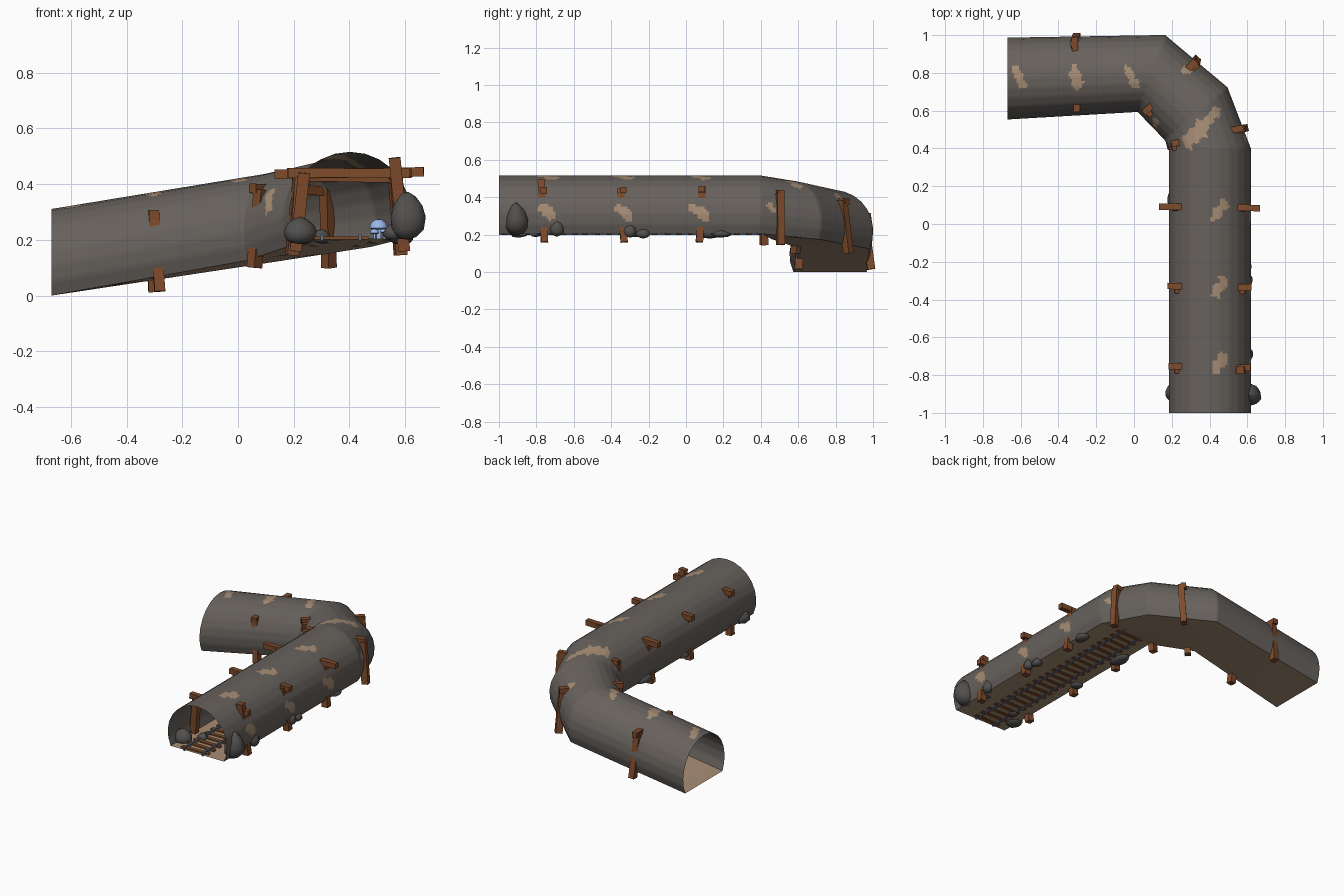
import bpy, bmesh, math, random
from mathutils import Vector, Matrix

if "Cube" in bpy.data.objects:
    bpy.data.objects.remove(bpy.data.objects["Cube"])

random.seed(4)


def material(name, col):
    m = bpy.data.materials.new(name)
    m.diffuse_color = (*col, 1)
    m.use_nodes = True
    m.node_tree.nodes["Principled BSDF"].inputs["Base Color"].default_value = m.diffuse_color
    return m


STONE = material("tunnel stone", (0.135, 0.120, 0.108))
EARTH = material("tan earth", (0.38, 0.265, 0.175))
WOOD = material("brown timber", (0.21, 0.07, 0.024))
ROCK = material("dark rock", (0.085, 0.080, 0.076))
STEEL = material("blue steel", (0.12, 0.16, 0.25))
GLOW = material("pale blue mushroom", (0.32, 0.48, 0.80))


def finish(name, bm, mats, smooth=None):
    bmesh.ops.recalc_face_normals(bm, faces=bm.faces[:])
    me = bpy.data.meshes.new(name)
    bm.to_mesh(me)
    bm.free()
    for m in mats:
        me.materials.append(m)
    ob = bpy.data.objects.new(name, me)
    bpy.context.collection.objects.link(ob)
    if smooth:
        bpy.ops.object.select_all(action='DESELECT')
        ob.select_set(True)
        bpy.context.view_layer.objects.active = ob
        bpy.ops.object.shade_smooth_by_angle(angle=math.radians(smooth))
    return ob


# ---- tunnel path: floor centre, sideways direction, number of steps to next
SECTIONS = [((0.402, -1, 0.205), (1, 0), 116), ((0.402, 0.4, 0.205), (1, 0), 24),
            ((0.328, 0.585, 0.175), (0.77, 0.64), 30), ((0.092, 0.797, 0.125), (0.335, 0.94), 64),
            ((-0.67, 0.77, 0.0), (0, 1), 1)]
R, RISE, SIDES, FINE = 0.217, 0.094, 16, 4
A0 = math.pi / 2 + math.asin(RISE / R)

# arch outline (sideways, height), each facet split finely for the earth stains
corners = [(R * math.sin(a), RISE + R * math.cos(a))
           for a in (A0 - 2 * A0 * i / SIDES for i in range(SIDES + 1))]
arch = [Vector(p).lerp(Vector(q), k / FINE)
        for p, q in zip(corners, corners[1:]) for k in range(FINE)] + [Vector(corners[-1])]


def section_point(sec, u, h):
    c, d, _ = sec
    return Vector((c[0] + d[0] * u, c[1] + d[1] * u, c[2] + h))


def sweep(outline):
    bm = bmesh.new()
    rows = []
    for i, (s, t) in enumerate(zip(SECTIONS, SECTIONS[1:])):
        last = i == len(SECTIONS) - 2
        for k in range(s[2] + last):
            rows.append([bm.verts.new(section_point(s, u, h).lerp(section_point(t, u, h), k / s[2]))
                         for u, h in outline])
    for a, b in zip(rows, rows[1:]):
        for j in range(len(outline) - 1):
            bm.faces.new((a[j], a[j + 1], b[j + 1], b[j]))
    return bm


# earth stains: end points of a streak and its radius
stains = []
for y in (-0.74, -0.335, 0.07):
    stains.append(((0.43, y - 0.03, 0.51), (0.475, y + 0.035, 0.50), 0.026))
    stains.append(((0.615, y - 0.03, 0.345), (0.615, y + 0.03, 0.30), 0.026))
for x, z in ((-0.61, 0.31), (-0.31, 0.36), (-0.015, 0.41)):
    stains.append(((x - 0.01, 0.81, z), (x + 0.015, 0.74, z), 0.026))
stains += [((0.29, 0.44, 0.49), (0.36, 0.51, 0.50), 0.04), ((0.36, 0.51, 0.50), (0.44, 0.60, 0.46), 0.025),
           ((0.27, 0.81, 0.41), (0.29, 0.83, 0.40), 0.022), ((0.11, 0.54, 0.36), (0.12, 0.52, 0.31), 0.024),
           ((0.60, 0.45, 0.36), (0.595, 0.47, 0.33), 0.015)]
stains = [(Vector(a), Vector(b), r) for a, b, r in stains]


def stained(p):
    wob = 1 + 0.25 * math.sin(95 * p.x + 60 * p.y) + 0.15 * math.sin(140 * p.z - 110 * p.y)
    for a, b, r in stains:
        t = max(0, min(1, (p - a).dot(b - a) / (b - a).length_squared))
        if (p - a.lerp(b, t)).length < r * wob:
            return True
    return False


bm = sweep(arch)
for f in bm.faces:
    f.material_index = int(stained(f.calc_center_median()))
finish("tunnel_wall", bm, [STONE, EARTH], 60)
finish("tunnel_floor", sweep([arch[0], (0, 0), arch[-1]]), [EARTH], 40)


# ---- timber and track
def beam(bm, a, b, w, d, side=Vector((1, 0, 0))):
    """Box from a to b; w is measured along side, d across it."""
    a, b = Vector(a), Vector(b)
    z = (b - a).normalized()
    y = z.cross(side).normalized()
    x = y.cross(z)
    m = Matrix((x, y, z)).transposed().to_4x4()
    m.translation = (a + b) / 2
    bmesh.ops.create_cube(bm, size=1, matrix=m @ Matrix.Diagonal((w, d, (b - a).length, 1)))


# frame: floor point, sideways direction, post foot/top offsets (inner, outer), beam ends, outer post height
FRAMES = [((0.402, -0.765, 0.205), (1, 0), (-0.195, -0.165), (0.195, 0.160), (-0.22, 0.215), 0.29),
          ((0.402, -0.34, 0.205), (1, 0), (-0.195, -0.165), (0.195, 0.165), (-0.225, 0.22), 0.24),
          ((0.402, 0.08, 0.205), (1, 0), (-0.195, -0.175), (0.195, 0.165), (-0.27, 0.265), 0.25),
          ((0.375, 0.455, 0.190), (0.97, 0.24), (-0.185, -0.16), (0.215, 0.195), (-0.18, 0.21), 0.23),
          ((0.192, 0.715, 0.145), (0.69, 0.72), (-0.185, -0.165), (0.205, 0.175), (-0.19, 0.20), 0.24),
          ((-0.30, 0.785, 0.060), (-0.05, 1), (-0.185, -0.165), (0.205, 0.165), (-0.19, 0.205), 0.25)]
for n, (c, d, inner, outer, ends, top) in enumerate(FRAMES):
    sec, side = (c, d, 0), Vector((d[0], d[1], 0)).normalized()
    along = Vector((-side.y, side.x, 0))
    bm = bmesh.new()
    for (foot, head), h in ((inner, 0.235), (outer, top)):
        lean = along * random.uniform(-0.012, 0.012)
        beam(bm, section_point(sec, foot, -0.045) - lean, section_point(sec, head, h) + lean,
             0.042, 0.038, side)
    tilt = random.uniform(-0.008, 0.008)
    beam(bm, section_point(sec, ends[0], 0.235 - tilt) + along * 0.012,
         section_point(sec, ends[1], 0.235 + tilt) + along * 0.004, 0.034, 0.034, along)
    finish(f"timber_frame_{n + 1}", bm, [WOOD])

bm = bmesh.new()
for i in range(24):
    y = -0.97 + i * 0.062
    skew = random.uniform(-0.006, 0.006)
    beam(bm, (0.272, y - skew, 0.207), (0.468, y + skew, 0.207), 0.026, 0.012, Vector((0, 1, 0)))
finish("sleepers", bm, [WOOD])
bm = bmesh.new()
for x in (0.302, 0.438):
    beam(bm, (x, -1, 0.209), (x, 0.49, 0.209), 0.011, 0.022)
finish("rails", bm, [STEEL])

# ---- rocks: centre and half sizes
ROCKS = [((0.612, -0.905, 0.282), (0.062, 0.060, 0.09)), ((0.225, -0.89, 0.232), (0.06, 0.055, 0.047)),
         ((0.60, -0.69, 0.235), (0.032, 0.038, 0.042)), ((0.30, -0.80, 0.213), (0.033, 0.035, 0.024)),
         ((0.56, -0.76, 0.228), (0.038, 0.035, 0.034)), ((0.60, -0.30, 0.22), (0.028, 0.034, 0.034)),
         ((0.59, -0.23, 0.207), (0.032, 0.038, 0.026)), ((0.225, -0.28, 0.21), (0.036, 0.036, 0.026)),
         ((0.225, 0.13, 0.212), (0.050, 0.080, 0.03)), ((0.58, 0.19, 0.208), (0.035, 0.05, 0.024))]
for n, (c, s) in enumerate(ROCKS):
    bm = bmesh.new()
    bmesh.ops.create_icosphere(bm, subdivisions=2, radius=1)
    k = random.uniform(0, 6)
    for v in bm.verts:
        bump = 1 + 0.07 * math.sin(3 * v.co.x + k) + 0.06 * math.sin(4 * v.co.y - v.co.z + k)
        taper = 1 - 0.2 * v.co.z
        v.co = Vector(c) + Vector((v.co.x * s[0] * taper, v.co.y * s[1] * taper, v.co.z * s[2])) * bump
    finish(f"rock_{n + 1}", bm, [ROCK], 50)

# ---- glowing mushrooms beside the track
for n, (x, y, k) in enumerate(((0.505, -0.55, 1.0), (0.525, -0.50, 0.6), (0.49, -0.59, 0.5))):
    bm = bmesh.new()
    beam(bm, (x, y, 0.203), (x, y, 0.205 + 0.05 * k), 0.016 * k, 0.016 * k)
    cap = bmesh.ops.create_uvsphere(bm, u_segments=12, v_segments=8, radius=1)["verts"]
    for v in cap:
        z = v.co.z * (0.032 if v.co.z > 0 else 0.006)
        v.co = Vector((x + v.co.x * 0.033 * k, y + v.co.y * 0.033 * k, 0.205 + (0.038 + z) * k))
    finish(f"mushroom_{n + 1}", bm, [GLOW], 40)
